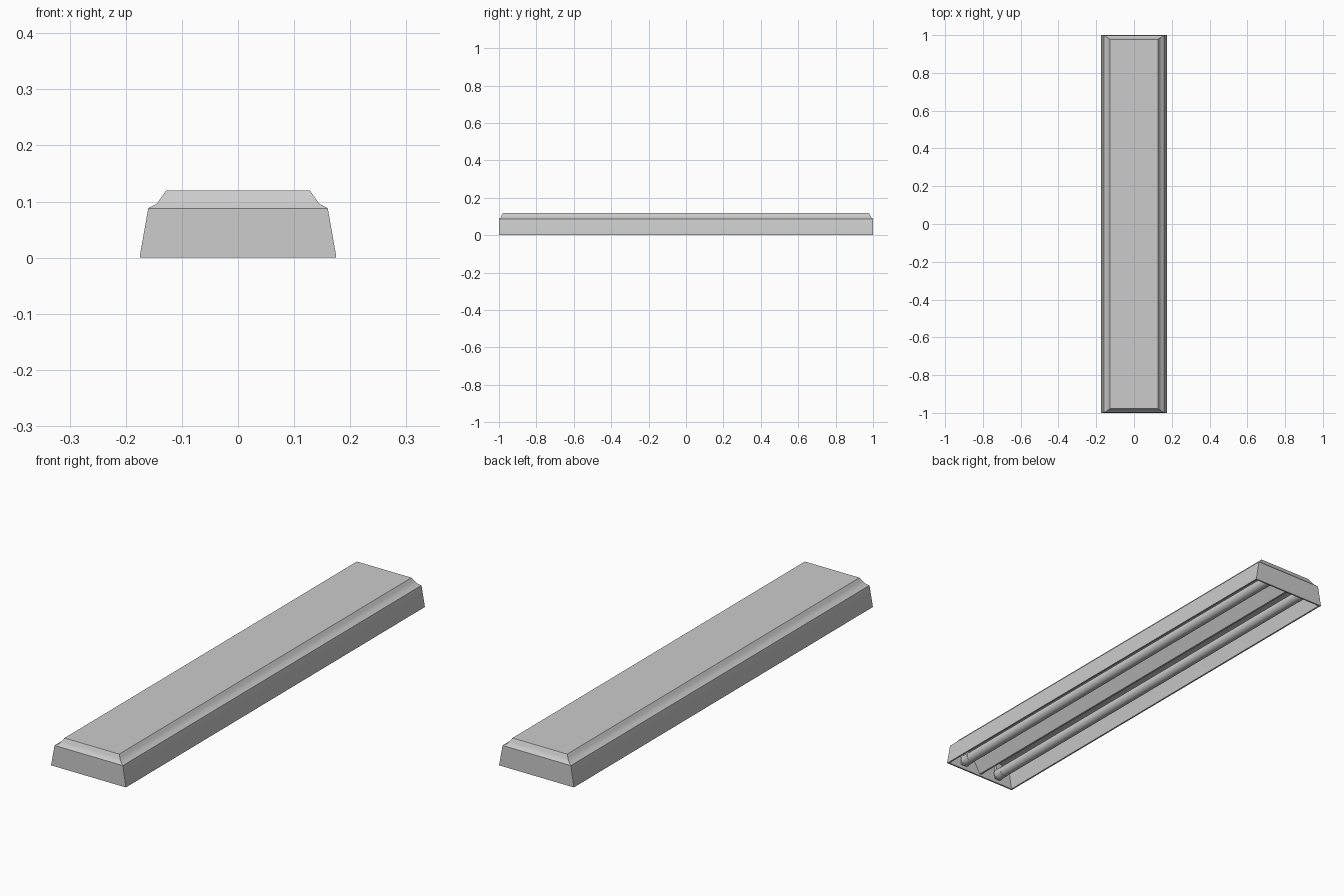
import bpy, bmesh, math

if "Cube" in bpy.data.objects:
    bpy.data.objects.remove(bpy.data.objects["Cube"])


def finish(bm, name, angle=30):
    bmesh.ops.recalc_face_normals(bm, faces=bm.faces)
    mesh = bpy.data.meshes.new(name)
    bm.to_mesh(mesh)
    bm.free()
    ob = bpy.data.objects.new(name, mesh)
    bpy.context.collection.objects.link(ob)
    bpy.ops.object.select_all(action='DESELECT')
    ob.select_set(True)
    bpy.context.view_layer.objects.active = ob
    bpy.ops.object.shade_smooth_by_angle(angle=math.radians(angle))
    return ob


def loft_rectangles(name, rings):
    """Skin a stack of rectangles (half x, half y, z) and cap both ends."""
    bm = bmesh.new()
    loops = [[bm.verts.new((sx * hx, sy * hy, z))
              for sx, sy in ((-1, -1), (1, -1), (1, 1), (-1, 1))]
             for hx, hy, z in rings]
    for a, b in zip(loops, loops[1:]):
        for i in range(4):
            j = (i + 1) % 4
            bm.faces.new((a[i], a[j], b[j], b[i]))
    bm.faces.new(loops[0])
    bm.faces.new(loops[-1])
    return finish(bm, name)


def extrude_y(name, profile, y0, y1):
    """Closed x-z profile swept along y."""
    bm = bmesh.new()
    a = [bm.verts.new((x, y0, z)) for x, z in profile]
    b = [bm.verts.new((x, y1, z)) for x, z in profile]
    n = len(profile)
    for i in range(n):
        j = (i + 1) % n
        bm.faces.new((a[i], a[j], b[j], b[i]))
    bm.faces.new(a)
    bm.faces.new(b)
    return finish(bm, name)


def circle(cx, cz, r, n=24):
    return [(cx + r * math.cos(2 * math.pi * i / n),
             cz + r * math.sin(2 * math.pi * i / n)) for i in range(n)]


# Housing: stepped top, sloping sides, thin rim and hollow underside
loft_rectangles("housing", [
    (0.128, 0.978, 0.120),
    (0.137, 0.985, 0.107),
    (0.145, 0.990, 0.096),
    (0.160, 0.999, 0.088),
    (0.175, 1.000, 0.003),
    (0.175, 1.000, 0.000),
    (0.168, 0.993, 0.000),
    (0.154, 0.992, 0.084),
])

# Central V-shaped reflector hanging between the tubes
extrude_y("reflector_ridge",
          [(-0.05, 0.085), (0.05, 0.085), (0.004, 0.008), (-0.004, 0.008)],
          -0.993, 0.993)

# Two tubes with end caps and lamp holders
for side, label in ((-1, "left"), (1, "right")):
    x, z = side * 0.09, 0.035
    extrude_y(f"tube_{label}", circle(x, z, 0.022), -0.965, 0.965)
    for end, where in ((-1, "front"), (1, "back")):
        ys = sorted((end * 0.945, end * 0.985))
        extrude_y(f"tube_cap_{label}_{where}", circle(x, z, 0.0228), *ys)
        ys = sorted((end * 0.978, end * 0.993))
        extrude_y(f"lamp_holder_{label}_{where}",
                  [(x - 0.015, 0.016), (x + 0.015, 0.016),
                   (x + 0.015, 0.085), (x - 0.015, 0.085)], *ys)
